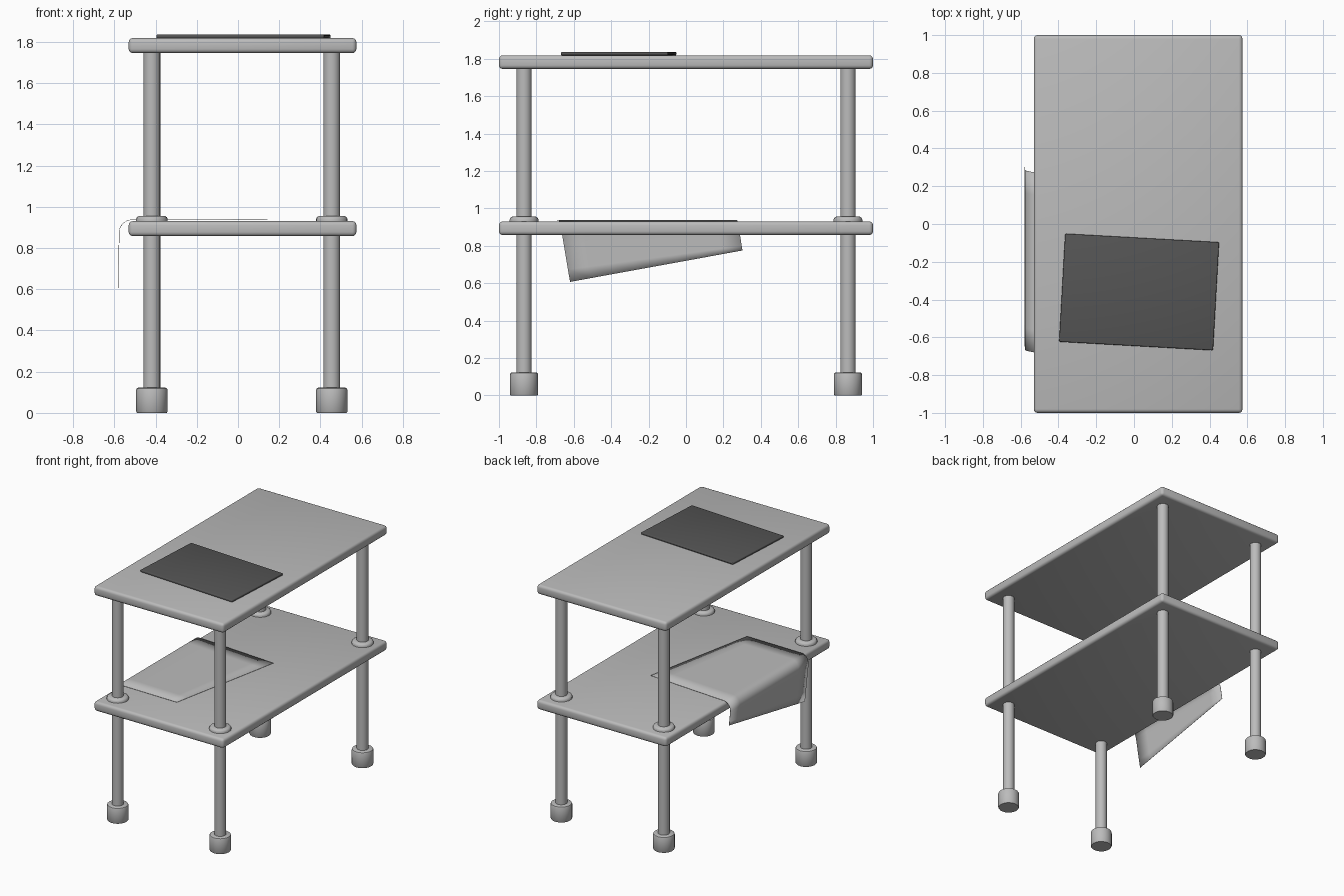
import bpy, bmesh, math
from mathutils import Vector

if "Cube" in bpy.data.objects:
    bpy.data.objects.remove(bpy.data.objects["Cube"])


def material(name, v):
    m = bpy.data.materials.new(name)
    m.diffuse_color = (v, v, v, 1)
    m.use_nodes = True
    m.node_tree.nodes["Principled BSDF"].inputs["Base Color"].default_value = m.diffuse_color
    return m


GREY = material("mid_grey", 0.5)
DARK = material("dark_grey", 0.09)


def finish(name, bm, mat, angle=35):
    bmesh.ops.recalc_face_normals(bm, faces=bm.faces)
    me = bpy.data.meshes.new(name)
    bm.to_mesh(me)
    bm.free()
    me.materials.append(mat)
    ob = bpy.data.objects.new(name, me)
    bpy.context.collection.objects.link(ob)
    bpy.context.view_layer.objects.active = ob
    ob.select_set(True)
    bpy.ops.object.shade_smooth_by_angle(angle=math.radians(angle))
    ob.select_set(False)
    return ob


def slab(name, size, loc, bevel, mat, rot=0):
    bm = bmesh.new()
    bmesh.ops.create_cube(bm, size=1)
    bmesh.ops.scale(bm, vec=size, verts=bm.verts)
    bmesh.ops.bevel(bm, geom=bm.edges[:], offset=bevel, segments=3,
                    profile=0.5, affect='EDGES')
    ob = finish(name, bm, mat)
    ob.location = loc
    ob.rotation_euler.z = rot
    return ob


def lathe(name, profile, x, y, sides=20):
    """Closed round part from (radius, height) points."""
    bm = bmesh.new()
    rings = []
    for r, z in profile:
        rings.append([bm.verts.new((r * math.cos(2 * math.pi * i / sides),
                                    r * math.sin(2 * math.pi * i / sides), z))
                      for i in range(sides)])
    for a, b in zip(rings, rings[1:]):
        for i in range(sides):
            j = (i + 1) % sides
            bm.faces.new((a[i], a[j], b[j], b[i]))
    bm.faces.new(rings[0][::-1])
    bm.faces.new(rings[-1])
    ob = finish(name, bm, GREY)
    ob.location = (x, y, 0)
    return ob


# table top and lower shelf
SX = 0.022
slab("table_top", (1.105, 2.0, 0.073), (SX, 0, 1.782), 0.02, GREY)
slab("lower_shelf", (1.105, 2.0, 0.073), (SX, 0, 0.894), 0.02, GREY)

# legs with collars on the shelf and feet
for side, x in (("left", -0.418), ("right", 0.455)):
    for end, y in (("front", -0.866), ("back", 0.866)):
        tag = f"{end}_{side}"
        lathe(tag + "_leg", [(0.041, 0.05), (0.041, 1.76)], x, y)
        lathe(tag + "_foot", [(0.072, 0), (0.076, 0.006), (0.076, 0.112),
                              (0.073, 0.119), (0.067, 0.122)], x, y)
        lathe(tag + "_collar", [(0.077, 0.92), (0.077, 0.94), (0.072, 0.95),
                                (0.062, 0.956)], x, y)

# dark mat lying on the table top
slab("desk_mat", (0.816, 0.573, 0.018), (0.027, -0.36, 1.827), 0.006, DARK,
     math.radians(-3.2))


# thin sheet draped over the left edge of the shelf
def edge_path(start, bend_y, arc_y, end):
    cx, cz, r = -0.514, 0.874, 0.063
    pts = [Vector((start[0], start[1], cz + r)).lerp(
        Vector((cx, bend_y, cz + r)), i / 6) for i in range(6)]
    for i in range(9):
        a = math.pi / 2 * i / 8
        pts.append(Vector((cx - r * math.sin(a),
                           bend_y + (arc_y - bend_y) * i / 8,
                           cz + r * math.cos(a))))
    last = pts[-1].copy()
    pts += [last.lerp(Vector(end), i / 4) for i in range(1, 5)]
    return pts


front = edge_path((-0.038, -0.69), -0.682, -0.665, (-0.578, -0.62, 0.607))
back = edge_path((0.143, 0.225), 0.272, 0.286, (-0.578, 0.302, 0.775))
bm = bmesh.new()
N = 8
rows = [[bm.verts.new(f.lerp(b, i / N)) for i in range(N + 1)]
        for f, b in zip(front, back)]
for p, q in zip(rows, rows[1:]):
    for i in range(N):
        bm.faces.new((p[i], p[i + 1], q[i + 1], q[i]))
sheet = finish("draped_sheet", bm, GREY, 60)
mod = sheet.modifiers.new("thickness", 'SOLIDIFY')
mod.thickness = 0.002
mod.offset = 0
